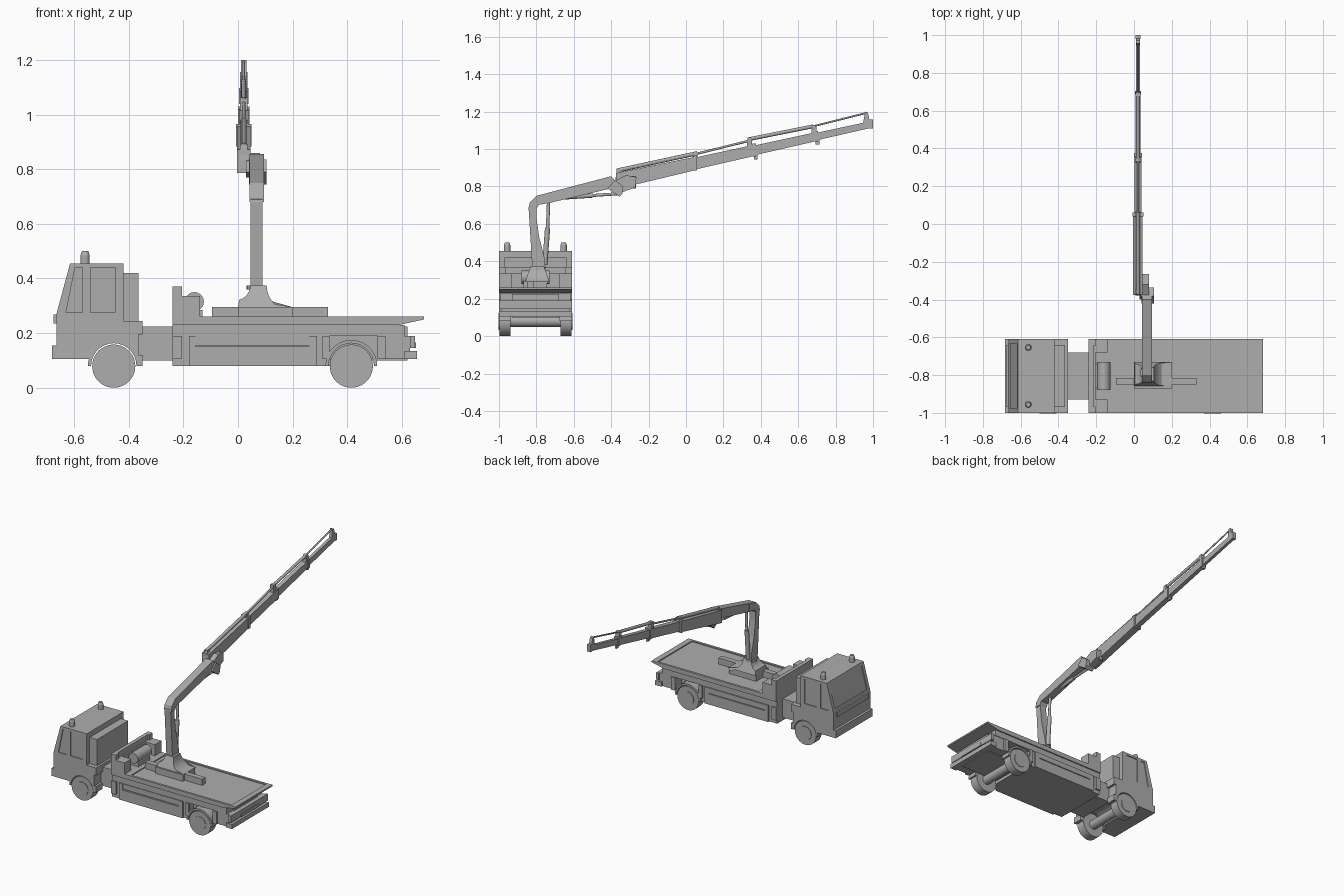
import bpy, bmesh, math
from mathutils import Vector

old = bpy.data.objects.get("Cube")
if old:
    bpy.data.objects.remove(old, do_unlink=True)

GREY = (0.42, 0.42, 0.42, 1)
mat = bpy.data.materials.new("plain grey")
mat.use_nodes = True
mat.diffuse_color = GREY
mat.node_tree.nodes["Principled BSDF"].inputs["Base Color"].default_value = GREY

MID, HALF = -0.805, 0.195          # truck centre line and half width
NEAR, FAR = MID - HALF, MID + HALF


def finish(name, bm, smooth=False):
    bmesh.ops.recalc_face_normals(bm, faces=bm.faces)
    mesh = bpy.data.meshes.new(name)
    bm.to_mesh(mesh)
    bm.free()
    mesh.materials.append(mat)
    ob = bpy.data.objects.new(name, mesh)
    bpy.context.collection.objects.link(ob)
    if smooth:
        bpy.ops.object.select_all(action='DESELECT')
        ob.select_set(True)
        bpy.context.view_layer.objects.active = ob
        bpy.ops.object.shade_smooth_by_angle(angle=math.radians(35))
    return ob


def prism(name, pts, lo, hi, axis="y"):
    """Extrude an outline: (x, z) along y, or (y, z) along x."""
    bm = bmesh.new()
    place = (lambda p, d: (p[0], d, p[1])) if axis == "y" else (lambda p, d: (d, p[0], p[1]))
    a = [bm.verts.new(place(p, lo)) for p in pts]
    b = [bm.verts.new(place(p, hi)) for p in pts]
    bm.faces.new(a)
    bm.faces.new(b)
    for i in range(len(pts)):
        j = (i + 1) % len(pts)
        bm.faces.new((a[i], a[j], b[j], b[i]))
    return finish(name, bm)


def box(name, x0, x1, y0, y1, z0, z1):
    return prism(name, [(x0, z0), (x1, z0), (x1, z1), (x0, z1)], y0, y1)


def rod(name, a, b, r, r2=None, sides=24):
    a, b = Vector(a), Vector(b)
    bm = bmesh.new()
    bmesh.ops.create_cone(bm, cap_ends=True, segments=sides, radius1=r,
                          radius2=r if r2 is None else r2, depth=(b - a).length)
    turn = (b - a).to_track_quat('Z', 'Y').to_matrix().to_4x4()
    bmesh.ops.transform(bm, matrix=turn, verts=bm.verts)
    bmesh.ops.translate(bm, vec=(a + b) / 2, verts=bm.verts)
    return finish(name, bm, True)


def cut(target, cutters):
    for c in cutters:
        m = target.modifiers.new("cut", 'BOOLEAN')
        m.operation, m.solver, m.object = 'DIFFERENCE', 'EXACT', c
    dg = bpy.context.evaluated_depsgraph_get()
    mesh = bpy.data.meshes.new_from_object(target.evaluated_get(dg))
    target.modifiers.clear()
    target.data = mesh
    for c in cutters:
        bpy.data.objects.remove(c, do_unlink=True)


def arc(cx, cz, r, a0, a1, n=14):
    return [(cx + r * math.cos(math.radians(a0 + (a1 - a0) * i / n)),
             cz + r * math.sin(math.radians(a0 + (a1 - a0) * i / n))) for i in range(n + 1)]


def sides(depth, offset=0):
    """Y ranges of a strip at each flank of the truck."""
    return [("right", NEAR + offset, NEAR + offset + depth),
            ("left", FAR - offset - depth, FAR - offset)]


# Cab shell with recessed glass and wheel tunnel
cab = prism("cab", [(-.665, .105), (-.365, .105), (-.365, .245), (-.42, .245), (-.42, .455),
                    (-.615, .455), (-.665, .27)], NEAR, FAR)
cutters = [rod("arch_cutter", (-.455, NEAR - .05, .085), (-.455, FAR + .05, .085), .085, sides=32),
           prism("windscreen_cutter", [(-.70, .285), (-.654, .285), (-.615, .437), (-.70, .437)],
                 NEAR + .025, FAR - .025)]
for s, y0, y1 in sides(.02, -.014):
    cutters += [box("door_glass_cutter", -.54, -.45, y0, y1, .275, .44),
                prism("quarter_glass_cutter", [(-.63, .275), (-.57, .275), (-.57, .44), (-.597, .44)], y0, y1)]
cut(cab, cutters)
box("front_bumper", -.682, -.55, NEAR, FAR, .105, .155)
box("front_trim", -.675, -.66, NEAR + .03, FAR - .03, .235, .268)
box("cab_rear_locker", -.425, -.365, NEAR + .03, FAR - .03, .24, .42)
box("cab_rear_step", -.37, -.35, NEAR, FAR, .195, .245)
for s, y0, y1 in sides(.016, .036):
    y = (y0 + y1) / 2
    rod(s + "_beacon", (-.56, y, .45), (-.56, y, .485), .017)
    rod(s + "_beacon_cap", (-.56, y, .485), (-.56, y, .50), .017, .012)

# Chassis and body
box("chassis", -.37, .62, NEAR + .07, FAR - .07, .10, .225)
box("body_lower", -.24, .34, NEAR + .012, FAR - .012, .08, .105)
box("body_side_core", -.24, .32, NEAR + .012, FAR - .012, .105, .19)
box("bed_frame", -.24, .61, NEAR + .008, FAR - .008, .19, .23)
box("tail_body", .51, .63, NEAR + .012, FAR - .012, .105, .19)
box("tail_panel", .63, .648, NEAR, FAR, .145, .19)
box("tail_plate", .648, .652, MID - .09, MID + .09, .145, .165)
box("rear_bumper", .61, .655, NEAR, FAR, .105, .135)
for s, y0, y1 in sides(.012):
    for i, (a, b) in enumerate([(-.24, -.205), (-.18, -.155), (.26, .29), (.31, .335), (.51, .54)]):
        box(f"{s}_side_post_{i}", a, b, y0, y1, .105, .19)
    box(s + "_side_locker", -.155, .26, y0 + .004, y1, .155, .19)
    box(s + "_side_skirt", -.18, .29, y0, y1, .08, .15)

# Bed tray with sloping tail and sunken floor
tray = prism("bed_tray", [(-.24, .23), (.59, .23), (.682, .25), (.682, .26), (-.24, .26)], NEAR, FAR)
cut(tray, [box("floor_cutter", -.10, .645, NEAR + .015, FAR - .015, .253, .30)])

# Headboard equipment
box("headboard", -.24, -.205, NEAR, FAR, .255, .335)
for s, y0, y1 in sides(.07):
    box(s + "_headboard_box", -.205, -.14, y0, y1, .255, .335)
for s, y0, y1 in sides(.035):
    box(s + "_headboard_post", -.24, -.205, y0, y1, .33, .37)
box("headboard_rail", -.24, -.215, NEAR, FAR, .33, .37)
rod("winch_drum", (-.16, MID - .075, .315), (-.16, MID + .075, .315), .035)
box("winch_stand", -.205, -.13, MID - .06, MID + .06, .255, .285)

# Wheels, axles and mudguards
for label, x in (("front", -.455), ("rear", .415)):
    rod(label + "_axle", (x, NEAR + .05, .08), (x, FAR - .05, .08), .03)
    guard = arc(x, .08, .095, 0, 180) + arc(x, .08, .083, 180, 0)
    for s, y0, y1 in sides(.065):
        rod(f"{label}_{s}_tyre", (x, y0 + .003, .079), (x, y1 - .003, .079), .079, sides=40)
        out = y0 if s == "right" else y1
        rod(f"{label}_{s}_hub", (x, out - .002, .079), (x, out + .002, .079), .045, sides=32)
        prism(f"{label}_{s}_mudguard", guard, y0, y1)
for s, y0, y1 in sides(.065):
    box(s + "_front_mudflap", -.372, -.35, y0, y1, .08, .12)

# Crane pedestal: flared foot narrowing upward
box("crane_foot_bar", -.095, .33, -.85, -.815, .25, .295)
box("crane_foot_block", 0, .2, -.87, -.742, .25, .296)
flare = prism("crane_pedestal", [(0, .295), (.2, .295)] + arc(.2, .375, .095, 265, 180, 8)
              + arc(-.01, .375, .055, 0, -75, 6), -.87, -.742)
for v in flare.data.vertices:
    f = 1 - .45 * min(1, max(0, (v.co.z - .295) / .08))
    v.co.y = -.795 + (v.co.y + .806) * f
rod("slew_collar", (.068, -.787, .36), (.068, -.787, .375), .036)

# Crane column, knuckle and first boom
prism("crane_column", [(-.822, .37), (-.752, .37), (-.757, .42), (-.785, .53), (-.798, .62),
                       (-.80, .71), (-.842, .69)], .045, .09, "x")
prism("knuckle", [(-.843, .68), (-.80, .68), (-.785, .705), (-.73, .715), (-.73, .765),
                  (-.80, .75), (-.835, .715)], .042, .096, "x")
prism("first_boom", [(-.80, .75), (-.80, .70), (-.73, .712), (-.40, .79), (-.37, .82), (-.40, .855)],
      .043, .096, "x")
rod("column_ram", (.068, -.755, .38), (.068, -.74, .58), .014)
rod("column_ram_rod", (.068, -.74, .58), (.068, -.735, .715), .009)
rod("boom_ram", (.068, -.73, .737), (.068, -.50, .752), .012)
rod("boom_ram_rod", (.068, -.50, .752), (.068, -.35, .762), .008)
prism("elbow_link", [(-.42, .79), (-.355, .745), (-.34, .76), (-.335, .80), (-.38, .835)], .04, .105, "x")
prism("elbow_bracket", [(-.40, .79), (-.34, .77), (-.27, .795), (-.265, .85), (-.32, .86), (-.38, .83)],
      .03, .08, "x")
box("elbow_valve_block", .03, .058, -.31, -.268, .79, .855)


def line(y):
    return .832 + .222 * (y + .36)


# Telescopic second boom: start, end, start half height, end half height, half width
STAGES = [(-.375, .06, .043, .036, .025), (.06, .375, .032, .030, .018),
          (.375, .705, .026, .024, .014), (.705, 1.0, .020, .018, .010)]
CX = .021
for i, (a, b, h0, h1, w) in enumerate(STAGES):
    prism(f"boom_stage_{i + 1}", [(a, line(a) - h0), (b, line(b) - h1), (b, line(b) + h1), (a, line(a) + h0)],
          CX - w, CX + w, "x")
    # Collar and hanging lug at the stage mouth
    h = h1 + .005
    prism(f"boom_collar_{i + 1}", [(b - .02, line(b) - h), (b, line(b) - h), (b, line(b) + h),
                                   (b - .02, line(b) + h)], CX - w - .003, CX + w + .003, "x")
    if i in (1, 2):
        box(f"boom_lug_{i + 1}", CX - .007, CX + .007, b - .012, b + .008, line(b) - h - .016, line(b))

# Extension rams lying along the top, with brackets
RAMS = [(-.37, .885, .06, .978, .011), (.02, .966, .34, 1.045, .006),
        (.33, 1.052, .68, 1.122, .010), (.68, 1.122, .96, 1.192, .005)]
for i, (ya, za, yb, zb, r) in enumerate(RAMS):
    rod(f"extension_ram_{i + 1}", (CX, ya, za), (CX, yb, zb), r, sides=12)
for i, (y, top) in enumerate([(-.36, .892), (.05, .98), (.34, 1.063), (.685, 1.13)]):
    prism(f"ram_bracket_{i + 1}", [(y - .018, line(y)), (y + .018, line(y)), (y + .01, top), (y - .01, top)],
          CX - .013, CX + .013, "x")
prism("boom_tip_post", [(.945, 1.13), (.985, 1.14), (.972, 1.195), (.958, 1.2)], CX - .01, CX + .01, "x")
